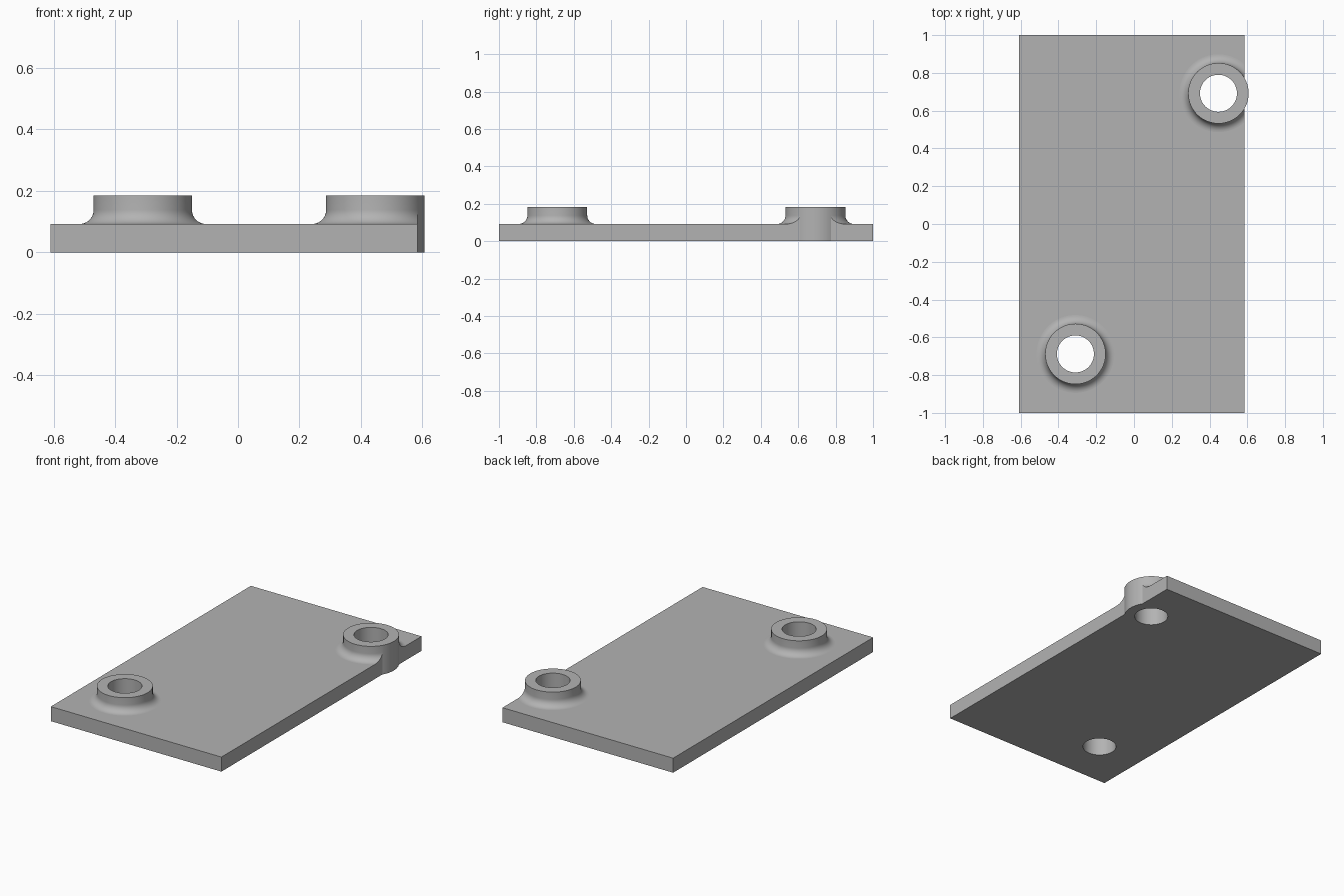
import bpy, bmesh, math
from mathutils import Matrix, Vector

cube = bpy.data.objects.get("Cube")
if cube:
    bpy.data.objects.remove(cube, do_unlink=True)

LEFT, RIGHT, THICK, TOP = -0.61, 0.584, 0.092, 0.184
OUTER, BORE, FILLET, SEGS = 0.16, 0.098, 0.046, 96
CENTRES = [(0.447, 0.692), (-0.31, -0.688)]

grey = bpy.data.materials.new("plain_grey")
grey.use_nodes = True
grey.diffuse_color = (0.45, 0.45, 0.45, 1)
grey.node_tree.nodes["Principled BSDF"].inputs["Base Color"].default_value = grey.diffuse_color


def add_object(name, bm):
    mesh = bpy.data.meshes.new(name)
    bmesh.ops.recalc_face_normals(bm, faces=bm.faces)
    bm.to_mesh(mesh)
    bm.free()
    mesh.materials.append(grey)
    obj = bpy.data.objects.new(name, mesh)
    bpy.context.collection.objects.link(obj)
    return obj


def box(name, low, high):
    low, high = Vector(low), Vector(high)
    bm = bmesh.new()
    bmesh.ops.create_cube(bm, size=1, matrix=Matrix.Translation((low + high) / 2)
                          @ Matrix.Diagonal((*(high - low), 1)))
    return add_object(name, bm)


def revolve(name, centre, profile):
    """Solid of revolution from (radius, height) points, capped at both ends."""
    bm = bmesh.new()
    rings = [[bm.verts.new((centre[0] + r * math.cos(2 * math.pi * i / SEGS),
                            centre[1] + r * math.sin(2 * math.pi * i / SEGS), z))
              for i in range(SEGS)] for r, z in profile]
    for a, b in zip(rings, rings[1:]):
        for i in range(SEGS):
            j = (i + 1) % SEGS
            bm.faces.new((a[i], a[j], b[j], b[i]))
    bm.faces.new(rings[0])
    bm.faces.new(rings[-1])
    return add_object(name, bm)


def combine(target, tool, operation):
    mod = target.modifiers.new(operation.lower(), 'BOOLEAN')
    mod.operation, mod.solver, mod.object = operation, 'EXACT', tool
    bpy.context.view_layer.objects.active = target
    bpy.ops.object.modifier_apply(modifier=mod.name)
    bpy.data.objects.remove(tool, do_unlink=True)


# Base plate, left long on one side until the fillets are trimmed
plate = box("mounting_plate", (LEFT, -1, 0), (0.8, 1, THICK))

# Concave fillets around the bosses
steps = 10
arc = [(OUTER + FILLET * (1 - math.sin(t)), THICK + FILLET * (1 - math.cos(t)))
       for t in (math.pi / 2 * k / steps for k in range(steps + 1))]
for centre in CENTRES:
    combine(plate, revolve("fillet", centre, [(OUTER + FILLET, THICK / 2)] + arc), 'UNION')
combine(plate, box("edge_trim", (RIGHT, -2, -1), (2, 2, 1)), 'DIFFERENCE')

# Round bosses, one overhanging the plate edge, then their through holes
for centre in CENTRES:
    combine(plate, revolve("boss", centre, [(OUTER, 0), (OUTER, TOP)]), 'UNION')
for centre in CENTRES:
    combine(plate, revolve("bore", centre, [(BORE, -0.1), (BORE, 0.3)]), 'DIFFERENCE')

# Smooth round walls, flat horizontal faces
bpy.ops.object.select_all(action='DESELECT')
plate.select_set(True)
bpy.context.view_layer.objects.active = plate
bpy.ops.object.shade_smooth_by_angle(angle=math.radians(30))
for face in plate.data.polygons:
    if abs(face.normal.z) > 0.9999:
        face.use_smooth = False
